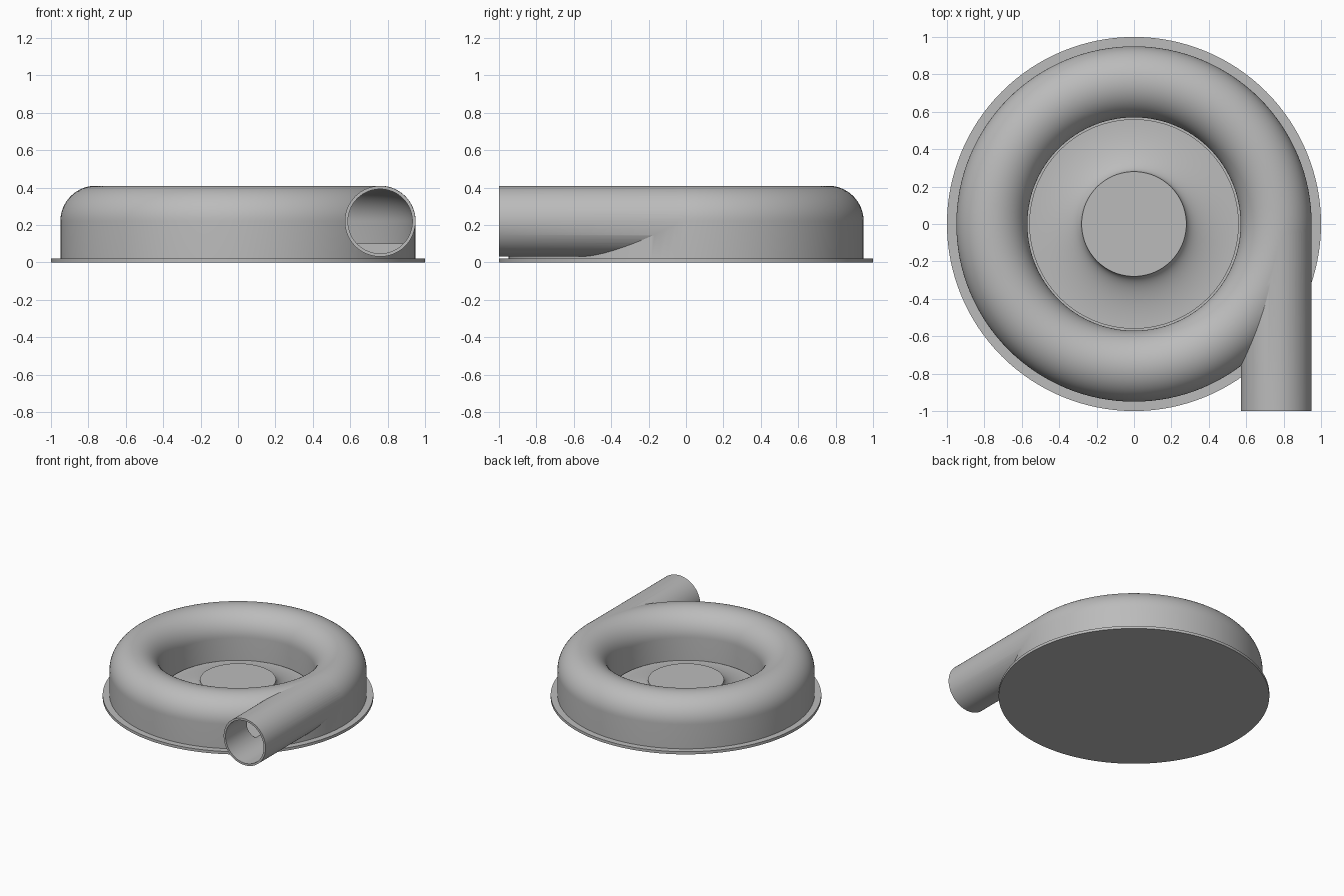
import bpy, bmesh
from math import pi, sin, cos, radians
from mathutils import Matrix, Vector

cube = bpy.data.objects.get("Cube")
if cube:
    bpy.data.objects.remove(cube, do_unlink=True)

grey = bpy.data.materials.new("light_grey")
grey.use_nodes = True
grey.diffuse_color = (0.5, 0.5, 0.5, 1)
grey.node_tree.nodes["Principled BSDF"].inputs["Base Color"].default_value = (0.5, 0.5, 0.5, 1)

TUBE_X, TUBE_Z = 0.76, 0.22      # centre line of the volute and outlet
TUBE_R, BORE_R = 0.19, 0.172     # outer and inner tube radius


def make_object(name, bm):
    bmesh.ops.recalc_face_normals(bm, faces=bm.faces)
    mesh = bpy.data.meshes.new(name)
    bm.to_mesh(mesh)
    bm.free()
    mesh.materials.append(grey)
    obj = bpy.data.objects.new(name, mesh)
    bpy.context.collection.objects.link(obj)
    return obj


def lathe(name, profile, closed=False, steps=128):
    """Revolve (radius, height) points around z."""
    bm = bmesh.new()
    verts = [bm.verts.new((r, 0, z)) for r, z in profile]
    pairs = list(zip(verts, verts[1:]))
    if closed:
        pairs.append((verts[-1], verts[0]))
    edges = [bm.edges.new(p) for p in pairs]
    bmesh.ops.spin(bm, geom=verts + edges, cent=(0, 0, 0), axis=(0, 0, 1),
                   angle=2 * pi, steps=steps)
    bmesh.ops.remove_doubles(bm, verts=bm.verts, dist=1e-5)
    return make_object(name, bm)


def pipe(name, radius, y0, y1):
    """Solid cylinder along y on the outlet centre line."""
    bm = bmesh.new()
    place = (Matrix.Translation(Vector((TUBE_X, (y0 + y1) / 2, TUBE_Z)))
             @ Matrix.Rotation(pi / 2, 4, 'X'))
    bmesh.ops.create_cone(bm, cap_ends=True, segments=96, radius1=radius,
                          radius2=radius, depth=y1 - y0, matrix=place)
    return make_object(name, bm)


def arch(radius, bottom, steps=32):
    """Section with a round top and straight sides."""
    top = [(TUBE_X + radius * cos(pi * i / steps), TUBE_Z + radius * sin(pi * i / steps))
           for i in range(steps + 1)]
    return [(TUBE_X + radius, bottom)] + top + [(TUBE_X - radius, bottom)]


def combine(target, other, operation):
    mod = target.modifiers.new(operation, 'BOOLEAN')
    mod.operation, mod.object, mod.solver = operation, other, 'EXACT'
    bpy.context.view_layer.objects.active = target
    bpy.ops.object.modifier_apply(modifier=mod.name)
    bpy.data.objects.remove(other, do_unlink=True)


# Round base plate
base = lathe("base_plate", [(0, 0), (1, 0), (1, 0.022), (0, 0.022)])

# Volute housing with tangential outlet, hollowed out
housing = lathe("volute_housing", arch(TUBE_R, 0.012), closed=True)
combine(housing, pipe("outlet", TUBE_R - 0.001, -1, 0), 'UNION')
combine(housing, lathe("cavity", arch(BORE_R + 0.003, 0.1), closed=True), 'DIFFERENCE')
combine(housing, pipe("bore", BORE_R, -1.1, 0), 'DIFFERENCE')

# Central hub flaring out to a thin rim
flare = [(0.56 - 0.28 * cos(pi / 2 * i / 24), 0.145 - 0.105 * sin(pi / 2 * i / 24))
         for i in range(25)]
hub = lathe("flared_hub", [(0, 0.145)] + flare + [(0.56, 0.012), (0, 0.012)])

# Smooth curves with crisp edges
bpy.ops.object.select_all(action='DESELECT')
for obj in (base, housing, hub):
    obj.select_set(True)
bpy.context.view_layer.objects.active = housing
bpy.ops.object.shade_smooth_by_angle(angle=radians(25))
